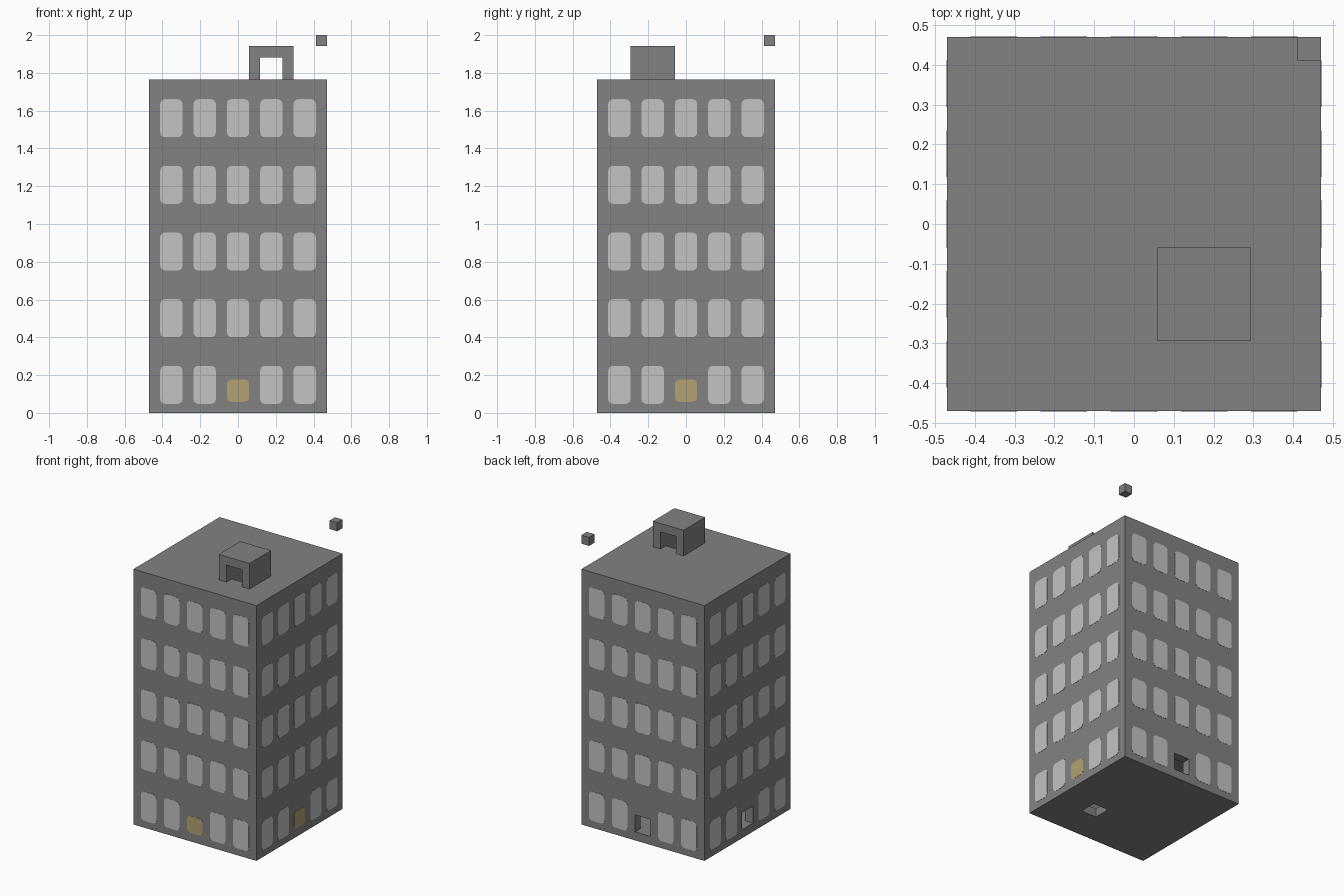
import bpy, bmesh, math
from mathutils import Matrix, Vector

U = 1 / 17            # building block unit
HALF = 8 * U          # half width of the tower
STOREY = 6 * U

if "Cube" in bpy.data.objects:
    bpy.data.objects.remove(bpy.data.objects["Cube"], do_unlink=True)


def material(name, rgb):
    m = bpy.data.materials.new(name)
    m.use_nodes = True
    m.diffuse_color = (*rgb, 1)
    m.node_tree.nodes["Principled BSDF"].inputs["Base Color"].default_value = (*rgb, 1)
    return m


concrete = material("concrete grey", (0.225, 0.225, 0.225))
glass = material("pale window grey", (0.54, 0.55, 0.545))
door_paint = material("door ochre", (0.45, 0.36, 0.165))


def new_object(name, bm, mat):
    bmesh.ops.recalc_face_normals(bm, faces=bm.faces)
    mesh = bpy.data.meshes.new(name)
    bm.to_mesh(mesh)
    bm.free()
    mesh.materials.append(mat)
    obj = bpy.data.objects.new(name, mesh)
    bpy.context.scene.collection.objects.link(obj)
    return obj


def box(name, lo, hi, mat=concrete):
    """Box between two corners given in block units."""
    lo, hi = Vector(lo) * U, Vector(hi) * U
    bm = bmesh.new()
    size = Matrix.Diagonal((*(hi - lo), 1))
    bmesh.ops.create_cube(bm, size=1, matrix=Matrix.Translation((lo + hi) / 2) @ size)
    return new_object(name, bm, mat)


def carve(target, lo, hi):
    """Cut a box out of the target, then drop the cutter."""
    cutter = box("cutter", lo, hi)
    cutter.hide_render = True
    mod = target.modifiers.new("carve", "BOOLEAN")
    mod.operation, mod.solver, mod.object = "DIFFERENCE", "EXACT", cutter
    bpy.context.view_layer.update()
    result = bpy.data.meshes.new_from_object(
        target.evaluated_get(bpy.context.evaluated_depsgraph_get()))
    target.modifiers.clear()
    target.data = result
    bpy.data.objects.remove(cutter, do_unlink=True)


# Tower: hollow storeys, two open doorways, ladder shaft through every slab
tower = box("tower", (-8, -8, 0), (8, 8, 30))
for floor in range(5):
    base = 6 * floor
    top = base + (5 if floor == 4 else 6)
    carve(tower, (-7, -7, base + 1), (7, 7, top))
carve(tower, (-1, 6, 1), (1, 9, 3))
carve(tower, (-9, -1, 1), (-6, 1, 3))
carve(tower, (2, -4, -1), (4, -2, 31))

# Roof hut with a passage from front to back, and the small floating block
hut = box("roof_hut", (1, -5, 30), (5, -1, 33))
carve(hut, (2, -6, 29), (4, 0, 32))
box("floating_block", (7, 7, 33), (8, 8, 34))


def add_plate(bm, turn, across, z, width, height, depth, radius=0.024, thick=0.0015):
    """Thin rounded plate on a wall plane, rotated about z by turn."""
    ring = []
    for corner, (sx, sz) in enumerate(((1, 1), (-1, 1), (-1, -1), (1, -1))):
        for step in range(4):
            a = math.radians(90 * corner + 30 * step)
            ring.append((across + sx * (width / 2 - radius) + radius * math.cos(a),
                         z + sz * (height / 2 - radius) + radius * math.sin(a)))
    rot = Matrix.Rotation(turn, 3, "Z")
    front = [bm.verts.new(rot @ Vector((x, -depth - thick, h))) for x, h in ring]
    back = [bm.verts.new(rot @ Vector((x, -depth + thick, h))) for x, h in ring]
    bm.faces.new(front)
    bm.faces.new(back[::-1])
    for i in range(len(ring)):
        j = (i + 1) % len(ring)
        bm.faces.new((front[j], front[i], back[i], back[j]))


# Windows and painted doors, on both faces of each wall
sides = {"front": 0, "left": 1, "back": 2, "right": 3}
for side, quarter in sides.items():
    turn = quarter * math.pi / 2
    panes = bmesh.new()
    for floor in range(5):
        for column in range(-2, 3):
            if floor == 0 and column == 0:
                continue
            for depth in (HALF, HALF - U):
                # inner panes start just above the floor slab
                low = 0.048 if depth == HALF else 0.062
                height = 0.249 - low
                add_plate(panes, turn, column * 3 * U,
                          floor * STOREY + low + height / 2, 2 * U, height, depth)
    new_object(side + "_windows", panes, glass)
    if side in ("front", "left"):
        panel = bmesh.new()
        for depth in (HALF, HALF - U):
            add_plate(panel, turn, 0, 2 * U, 2 * U, 2 * U, depth)
        new_object(side + "_door", panel, door_paint)
